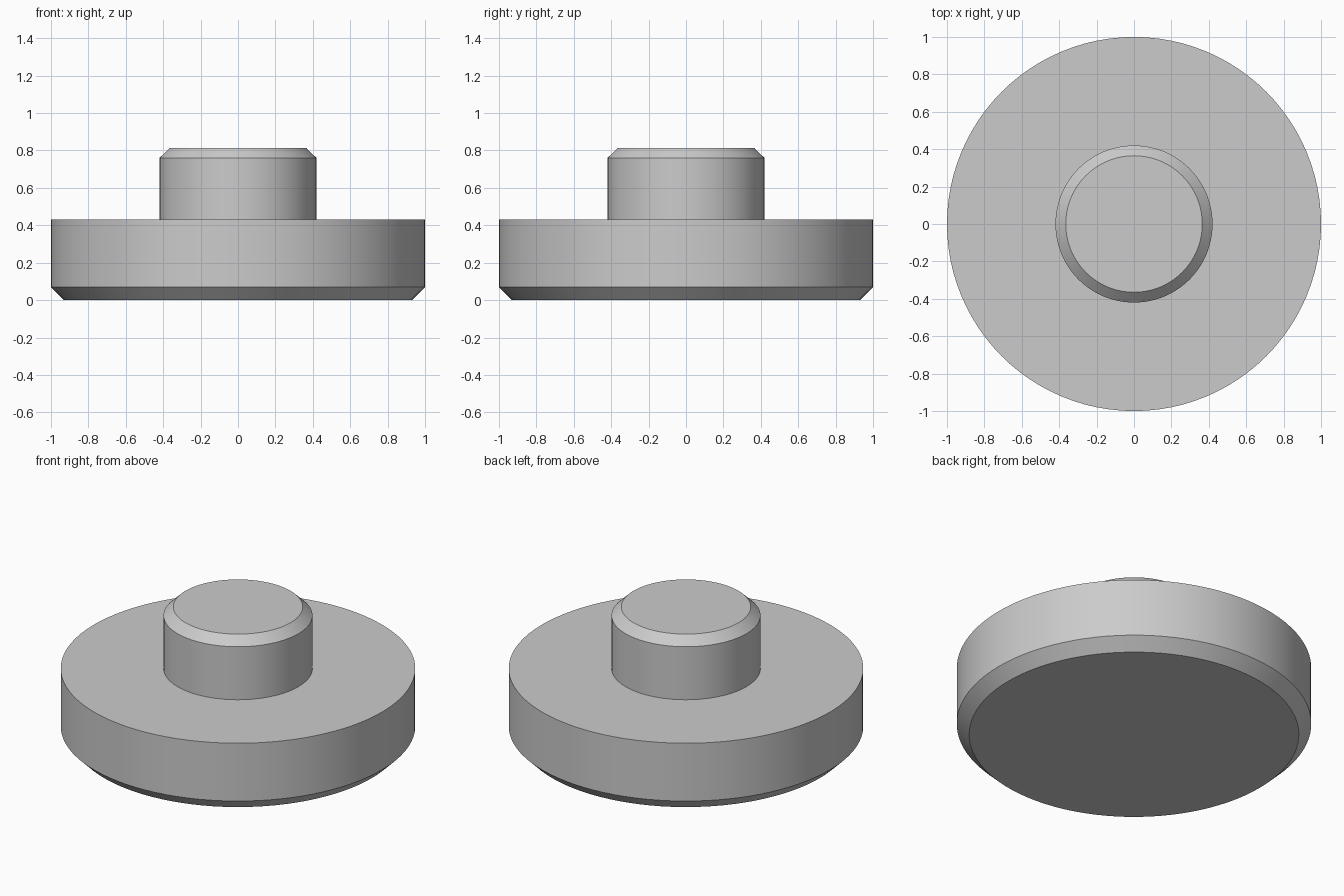
import bpy, bmesh, math

if "Cube" in bpy.data.objects:
    bpy.data.objects.remove(bpy.data.objects["Cube"])

SEGMENTS = 96

grey = bpy.data.materials.new("light grey")
grey.diffuse_color = (0.6, 0.6, 0.6, 1.0)
grey.use_nodes = True
grey.node_tree.nodes["Principled BSDF"].inputs["Base Color"].default_value = grey.diffuse_color


def lathe(name, profile):
    """Revolve a (radius, height) profile around z and cap both ends."""
    bm = bmesh.new()
    rings = []
    for r, z in profile:
        rings.append([bm.verts.new((r * math.cos(a), r * math.sin(a), z))
                      for a in (2 * math.pi * i / SEGMENTS for i in range(SEGMENTS))])
    for low, high in zip(rings, rings[1:]):
        for i in range(SEGMENTS):
            j = (i + 1) % SEGMENTS
            bm.faces.new((low[i], low[j], high[j], high[i]))
    bm.faces.new(rings[0][::-1])
    bm.faces.new(rings[-1])
    mesh = bpy.data.meshes.new(name)
    bm.to_mesh(mesh)
    bm.free()
    mesh.materials.append(grey)
    obj = bpy.data.objects.new(name, mesh)
    bpy.context.collection.objects.link(obj)
    bpy.ops.object.select_all(action='DESELECT')
    obj.select_set(True)
    bpy.context.view_layer.objects.active = obj
    bpy.ops.object.shade_smooth_by_angle(angle=math.radians(30))
    return obj


# One solid turned part: chamfered foot disc, flat shoulder, chamfered peg
lathe("stepped_foot", [
    (0.93, 0.0), (1.0, 0.07), (1.0, 0.43),
    (0.42, 0.43), (0.42, 0.76), (0.365, 0.813),
])
